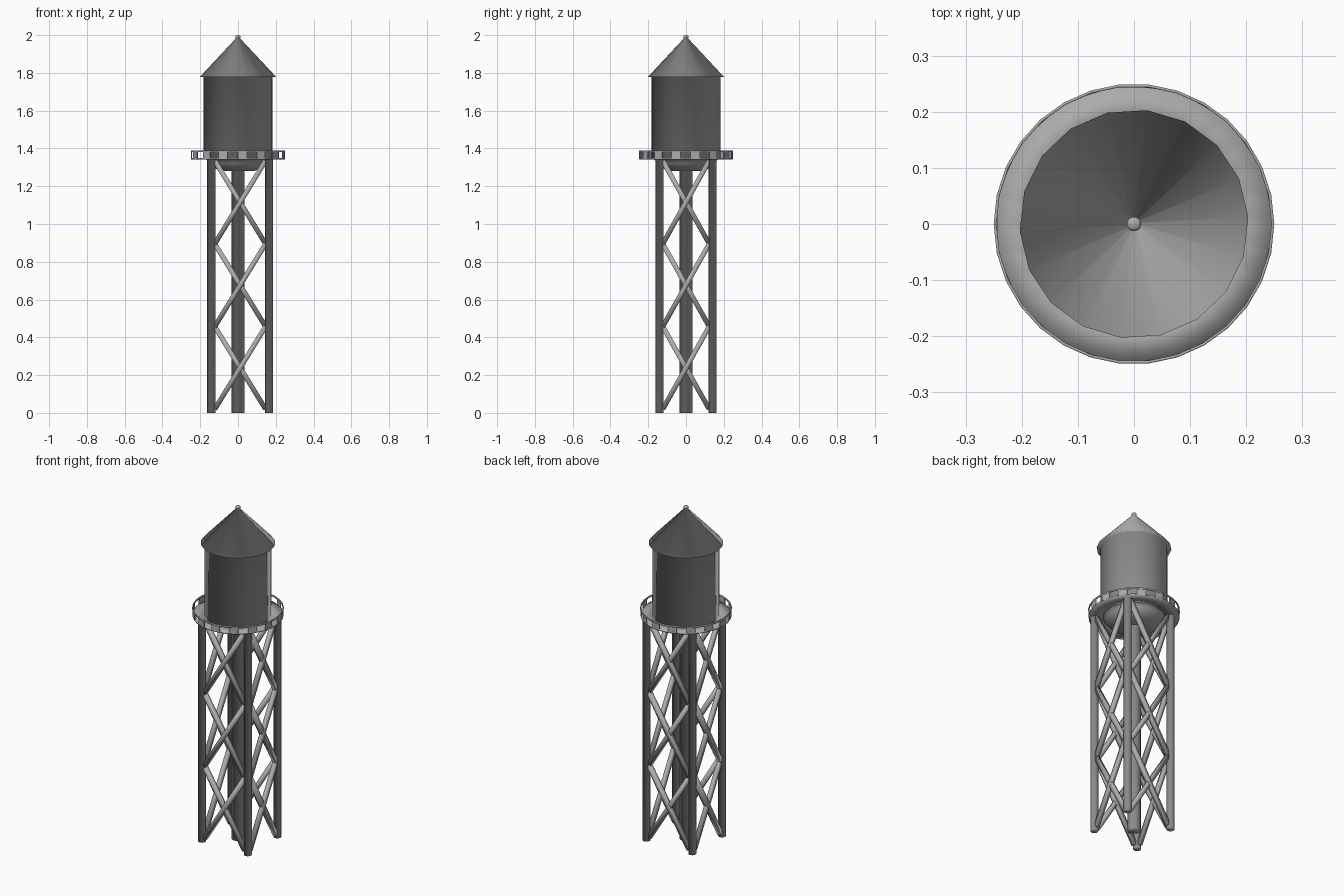
import bpy, bmesh, math
from mathutils import Vector

if "Cube" in bpy.data.objects:
    bpy.data.objects.remove(bpy.data.objects["Cube"])

steel = bpy.data.materials.new("weathered_grey_steel")
steel.diffuse_color = (0.41, 0.41, 0.41, 1)
steel.use_nodes = True
steel.node_tree.nodes["Principled BSDF"].inputs["Base Color"].default_value = steel.diffuse_color


def finish(name, bm, smooth=True):
    bmesh.ops.remove_doubles(bm, verts=bm.verts, dist=1e-5)
    bmesh.ops.recalc_face_normals(bm, faces=bm.faces)
    for f in bm.faces:
        f.smooth = smooth
    me = bpy.data.meshes.new(name)
    bm.to_mesh(me)
    bm.free()
    me.materials.append(steel)
    ob = bpy.data.objects.new(name, me)
    bpy.context.scene.collection.objects.link(ob)
    return ob


def lathe(name, profile, sides, phase=0.0, closed=False, centre=(0, 0)):
    """Spin an (r, z) profile around a vertical axis."""
    bm = bmesh.new()
    rings = []
    for r, z in profile:
        rings.append([bm.verts.new((centre[0] + r * math.cos(phase + math.tau * i / sides),
                                    centre[1] + r * math.sin(phase + math.tau * i / sides), z))
                      for i in range(sides)] if r > 0 else [bm.verts.new((*centre, z))] * sides)
    pairs = list(zip(rings, rings[1:] + rings[:1])) if closed else list(zip(rings, rings[1:]))
    for a, b in pairs:
        for i in range(sides):
            j = (i + 1) % sides
            loop = list(dict.fromkeys([a[i], a[j], b[j], b[i]]))
            if len(loop) > 2:
                bm.faces.new(loop)
    return finish(name, bm)


def add_bar(bm, a, b, normal, width, depth):
    """Box running from a to b, its flat side facing normal."""
    a, b, n = Vector(a), Vector(b), Vector(normal).normalized()
    side = (b - a).cross(n).normalized() * width / 2
    n = n * depth / 2
    vs = [bm.verts.new(p + s * side + t * n) for p in (a, b)
          for s, t in ((-1, -1), (1, -1), (1, 1), (-1, 1))]
    for f in ((0, 1, 2, 3), (7, 6, 5, 4), (0, 4, 5, 1), (1, 5, 6, 2), (2, 6, 7, 3), (3, 7, 4, 0)):
        bm.faces.new([vs[i] for i in f])


# Tank with rounded bottom, overhanging conical roof and finial, one smooth shell
lathe("tank_and_roof",
      [(0, 1.279), (0.09, 1.282), (0.13, 1.298), (0.156, 1.322), (0.17, 1.346),
       (0.184, 1.346), (0.184, 1.777), (0.204, 1.777), (0.009, 1.985),
       (0.013, 1.985), (0.013, 1.995), (0.008, 2.0), (0, 2.0)],
      18, phase=math.radians(3.5))

# Central riser pipe, flared where it enters the tank
lathe("riser_pipe", [(0, 0), (0.035, 0), (0.035, 1.284), (0.045, 1.284)], 20)

# Walkway with low railing
lathe("walkway", [(0.17, 1.341), (0.248, 1.341), (0.248, 1.350), (0.17, 1.350)], 30, closed=True)
lathe("top_rail", [(0.245, 1.380), (0.25, 1.380), (0.25, 1.389), (0.245, 1.389)], 30, closed=True)
POSTS = 15
bm = bmesh.new()
for i in range(POSTS):
    t = math.radians(-84.5 + 360 * i / POSTS)
    n = Vector((math.cos(t), math.sin(t), 0))
    p = n * 0.2455
    add_bar(bm, p + Vector((0, 0, 1.345)), p + Vector((0, 0, 1.384)), n, 0.05, 0.004)
finish("rail_panels", bm, smooth=False)

# Four legs with small top flanges, set slightly towards +x
X0, X1, Y = -0.141, 0.164, 0.141
for x, side in ((X0, "left"), (X1, "right")):
    for y, end in ((-Y, "front"), (Y, "back")):
        lathe(f"{end}_{side}_leg", [(0, 0), (0.022, 0), (0.022, 1.342), (0.027, 1.342)],
              14, centre=(x, y))

# Three cross braces on each side of the tower
LEVELS = [0.02, 0.457, 0.895, 1.335]
IN = 0.018
sides = {
    "front": ((X0 + IN, -Y), (X1 - IN, -Y), (0, -1, 0)),
    "back": ((X0 + IN, Y), (X1 - IN, Y), (0, 1, 0)),
    "left": ((X0, -Y + IN), (X0, Y - IN), (-1, 0, 0)),
    "right": ((X1, -Y + IN), (X1, Y - IN), (1, 0, 0)),
}
for name, (a, b, n) in sides.items():
    bm = bmesh.new()
    for lo, hi in zip(LEVELS, LEVELS[1:]):
        add_bar(bm, (*a, lo), (*b, hi), n, 0.026, 0.022)
        add_bar(bm, (*b, lo), (*a, hi), n, 0.026, 0.021)
    finish(f"{name}_cross_braces", bm)
